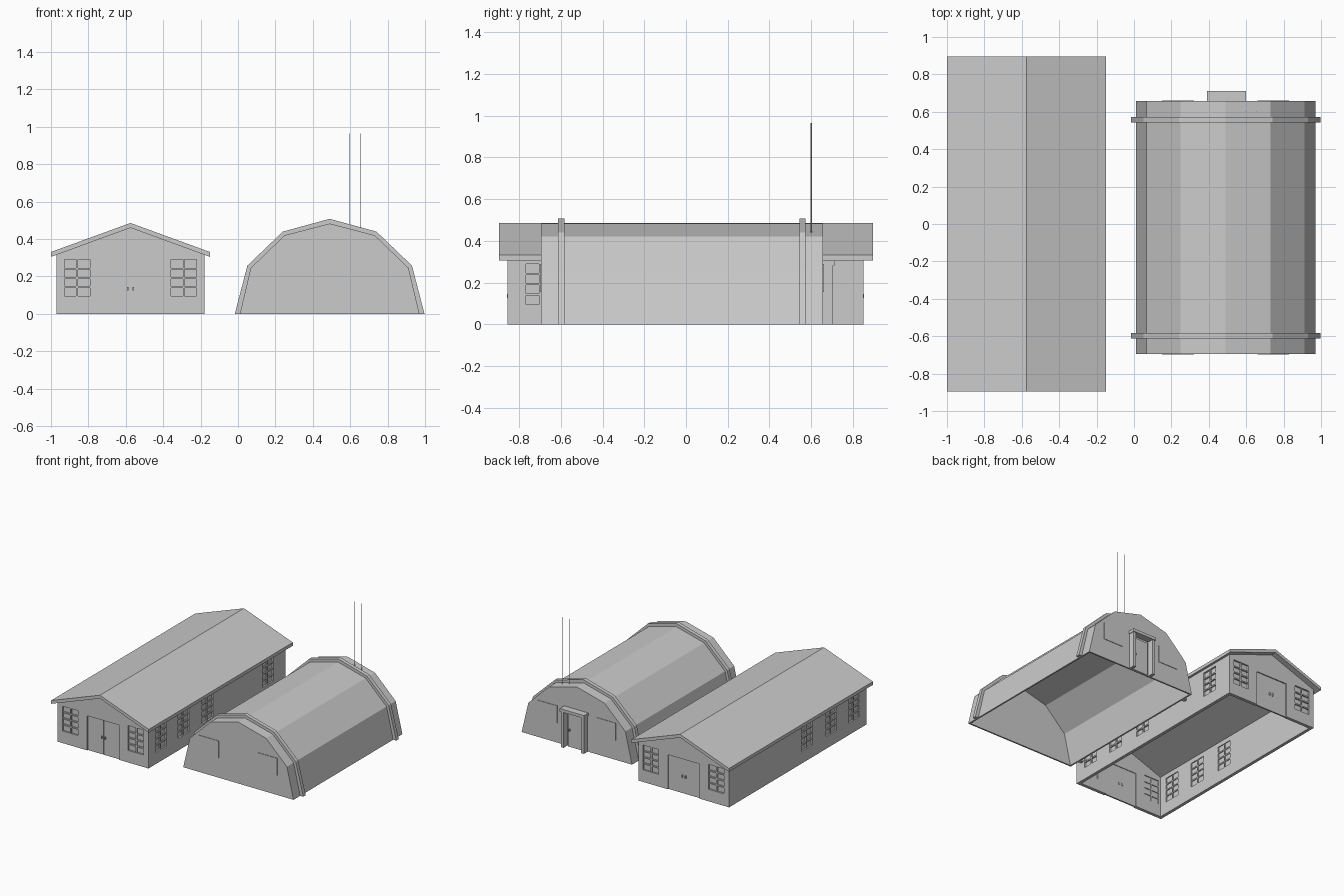
import bpy
import bmesh
from mathutils import Vector

cube = bpy.data.objects.get("Cube")
if cube:
    bpy.data.objects.remove(cube, do_unlink=True)

grey = bpy.data.materials.new("plain_grey")
grey.use_nodes = True
COLOUR = (0.6, 0.6, 0.6, 1)
grey.diffuse_color = COLOUR
grey.node_tree.nodes["Principled BSDF"].inputs["Base Color"].default_value = COLOUR


def finish(name, bm):
    bmesh.ops.recalc_face_normals(bm, faces=bm.faces)
    mesh = bpy.data.meshes.new(name)
    bm.to_mesh(mesh)
    bm.free()
    mesh.materials.append(grey)
    obj = bpy.data.objects.new(name, mesh)
    bpy.context.collection.objects.link(obj)
    return obj


def boxes(name, spans):
    """One object from boxes given as (x0, x1, y0, y1, z0, z1)."""
    bm = bmesh.new()
    for x0, x1, y0, y1, z0, z1 in spans:
        verts = bmesh.ops.create_cube(bm, size=1)["verts"]
        bmesh.ops.scale(bm, vec=(x1 - x0, y1 - y0, z1 - z0), verts=verts)
        middle = Vector((x0 + x1, y0 + y1, z0 + z1)) / 2
        bmesh.ops.translate(bm, vec=middle, verts=verts)
    return finish(name, bm)


def prism(name, profile, y0, y1):
    """Extrude an x-z outline along y."""
    bm = bmesh.new()
    face = bm.faces.new([bm.verts.new((x, y0, z)) for x, z in profile])
    new = bmesh.ops.extrude_face_region(bm, geom=[face])["geom"]
    verts = [v for v in new if isinstance(v, bmesh.types.BMVert)]
    bmesh.ops.translate(bm, vec=(0, y1 - y0, 0), verts=verts)
    return finish(name, bm)


def cut(obj, cutter):
    mod = obj.modifiers.new("cut", "BOOLEAN")
    mod.operation = "DIFFERENCE"
    mod.solver = "EXACT"
    mod.object = cutter
    bpy.context.view_layer.objects.active = obj
    bpy.ops.object.modifier_apply(modifier=mod.name)
    bpy.data.objects.remove(cutter, do_unlink=True)


def gable(cx, half, eave, ridge, base=0):
    return [(cx - half, base), (cx + half, base), (cx + half, eave),
            (cx, ridge), (cx - half, eave)]


def mirrored(cx, half_points):
    """Complete a symmetric outline from its right half, bottom to top."""
    right = [(cx + x, z) for x, z in half_points]
    left = [(cx - x, z) for x, z in reversed(half_points) if x > 0]
    return right + left


# House dimensions
HX, HALF, Y0, Y1, WALL = -0.575, 0.395, -0.855, 0.85, 0.025
SLOPE = 0.365
RIDGE = 0.46
EAVE = RIDGE - HALF * SLOPE
WIN_W, WIN_Z0, WIN_Z1 = 0.135, 0.095, 0.29

# House walls, open below
walls = prism("house_walls", gable(HX, HALF, EAVE, RIDGE), Y0, Y1)
cut(walls, prism("hollow", gable(HX, HALF - WALL, 0.6, 0.7, -0.1),
                 Y0 + WALL, Y1 - WALL))

# Each opening: the wall axis it faces, outward sign, wall plane, centre
windows = []
for sign, plane in ((-1, Y0), (1, Y1)):
    windows += [("y", sign, plane, HX + dx) for dx in (-0.285, 0.285)]
row = (-0.7, -0.42, -0.12)
windows += [("x", 1, HX + HALF, c) for c in row + (0.63,)]
windows += [("x", -1, HX - HALF, c) for c in row]


def wall_box(axis, sign, plane, a0, a1, d0, d1, z0, z1):
    """Box on a wall; depths are measured inward from the wall plane."""
    p, q = sorted((plane - sign * d0, plane - sign * d1))
    return (p, q, a0, a1, z0, z1) if axis == "x" else (a0, a1, p, q, z0, z1)


holes, panes, bars = [], [], []
w = WIN_W / 2
for axis, sign, plane, c in windows:
    def part(a0, a1, d0, d1, z0, z1):
        return wall_box(axis, sign, plane, c + a0, c + a1, d0, d1, z0, z1)
    holes.append(part(-w, w, -0.02, 0.05, WIN_Z0, WIN_Z1))
    panes.append(part(-w, w, 0.013, 0.018, WIN_Z0, WIN_Z1))
    bars.append(part(-0.005, 0.005, 0.004, 0.024, WIN_Z0, WIN_Z1))
    for i in range(1, 4):
        z = WIN_Z0 + (WIN_Z1 - WIN_Z0) * i / 4
        bars.append(part(-w, w, 0.003, 0.024, z - 0.005, z + 0.005))

# Double doors in both gable ends
leaves, handles = [], []
for sign, plane in ((-1, Y0), (1, Y1)):
    holes.append(wall_box("y", sign, plane, HX - 0.138, HX + 0.138,
                          -0.02, 0.05, -0.05, 0.272))
    for side in (-1, 1):
        a0, a1 = sorted((HX + side * 0.0005, HX + side * 0.138))
        leaves.append(wall_box("y", sign, plane, a0, a1, 0.008, 0.02, 0, 0.272))
        h = HX + side * 0.014
        handles.append(wall_box("y", sign, plane, h - 0.004, h + 0.004,
                                -0.002, 0.026, 0.125, 0.145))
cut(walls, boxes("openings", holes))
boxes("window_panes", panes)
boxes("window_bars", bars)
boxes("house_doors", leaves)
boxes("house_door_handles", handles)

# House roof slab
R = 0.425
drop = RIDGE - R * SLOPE
prism("house_roof", [(HX - R, drop), (HX, RIDGE), (HX + R, drop),
                     (HX + R, drop + 0.026), (HX, RIDGE + 0.026),
                     (HX - R, drop + 0.026)], -0.895, 0.895)

# Faceted hut shell, open below
CX, B0, B1 = 0.49, -0.695, 0.657
body = [(0.48, 0), (0.422, 0.245), (0.241, 0.42), (0, 0.483)]
outer = [(0.507, 0), (0.44, 0.258), (0.25, 0.44), (0, 0.508)]
inner = [(0.472, -0.02), (0.412, 0.24), (0.236, 0.411), (0, 0.473)]
hut = prism("hut_shell", mirrored(CX, body), B0, B1)
cut(hut, prism("hollow", mirrored(CX, inner), B0 + 0.012, B1 - 0.012))

# Raised ribs near both ends of the hut
for name, y in (("front_rib", -0.597), ("back_rib", 0.558)):
    outline = mirrored(CX, outer) + list(reversed(mirrored(CX, body)))
    prism(name, outline, y - 0.015, y + 0.015)

# Thin window plates on the hut ends
plates = []
for side in (-1, 1):
    c = CX + side * 0.255
    for y in (B0, B1):
        plates.append((c - 0.085, c + 0.085, y - 0.004, y + 0.004, 0.155, 0.29))
boxes("hut_window_plates", plates)

# Back doorway with posts, hood and door
boxes("hut_door_frame", [
    (0.395, 0.418, B1 - 0.005, 0.705, 0, 0.285),
    (0.572, 0.595, B1 - 0.005, 0.705, 0, 0.285),
    (0.39, 0.60, B1 - 0.005, 0.712, 0.282, 0.305)])
boxes("hut_door", [(0.43, 0.56, B1 - 0.004, B1 + 0.008, 0, 0.265)])
boxes("hut_door_handle", [(0.54, 0.55, B1, B1 + 0.018, 0.125, 0.14)])

# Aerials
for name, x in (("inner_aerial", 0.595), ("outer_aerial", 0.656)):
    bm = bmesh.new()
    bmesh.ops.create_cone(bm, cap_ends=True, segments=6, radius1=0.0025,
                          radius2=0.0025, depth=0.525)
    bmesh.ops.translate(bm, vec=(x, 0.6, 0.7025), verts=bm.verts)
    finish(name, bm)
